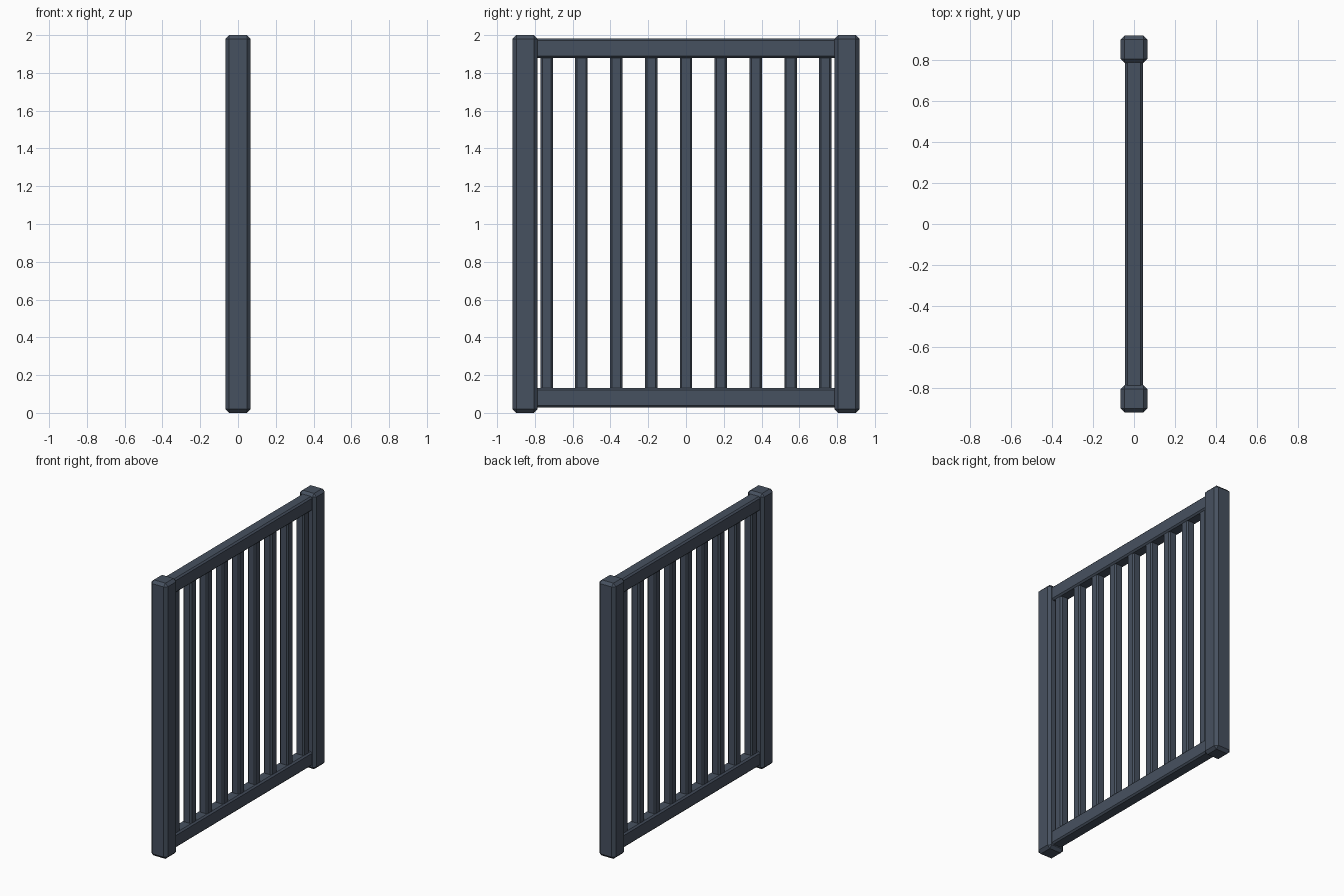
import bpy

if "Cube" in bpy.data.objects:
    bpy.data.objects.remove(bpy.data.objects["Cube"])

# Slate paint
paint = bpy.data.materials.new("dark_slate")
paint.diffuse_color = (0.062, 0.082, 0.115, 1)
paint.use_nodes = True
paint.node_tree.nodes["Principled BSDF"].inputs["Base Color"].default_value = paint.diffuse_color


def beam(name, center, size, chamfer):
    """Box with flat chamfered edges."""
    bpy.ops.mesh.primitive_cube_add(size=1, location=center)
    ob = bpy.context.object
    ob.name = name
    ob.scale = size
    bpy.ops.object.transform_apply(location=False, rotation=False, scale=True)
    mod = ob.modifiers.new("chamfer", 'BEVEL')
    mod.width = chamfer
    mod.segments = 1
    mod.limit_method = 'NONE'
    ob.data.materials.append(paint)
    return ob


# End posts
for side, label in ((-1, "front"), (1, "back")):
    beam(label + "_post", (0, side * 0.852, 1), (0.133, 0.133, 2), 0.02)

# Horizontal rails, ends buried in the posts
for z, label in ((0.08, "bottom"), (1.93, "top")):
    beam(label + "_rail", (0, 0, z), (0.087, 1.66, 0.104), 0.011)

# Evenly spaced upright bars, ends buried in the rails
for i in range(9):
    beam(f"bar_{i + 1}", (0, (i - 4) * 0.1845, 1.005), (0.066, 0.066, 1.81), 0.01)
